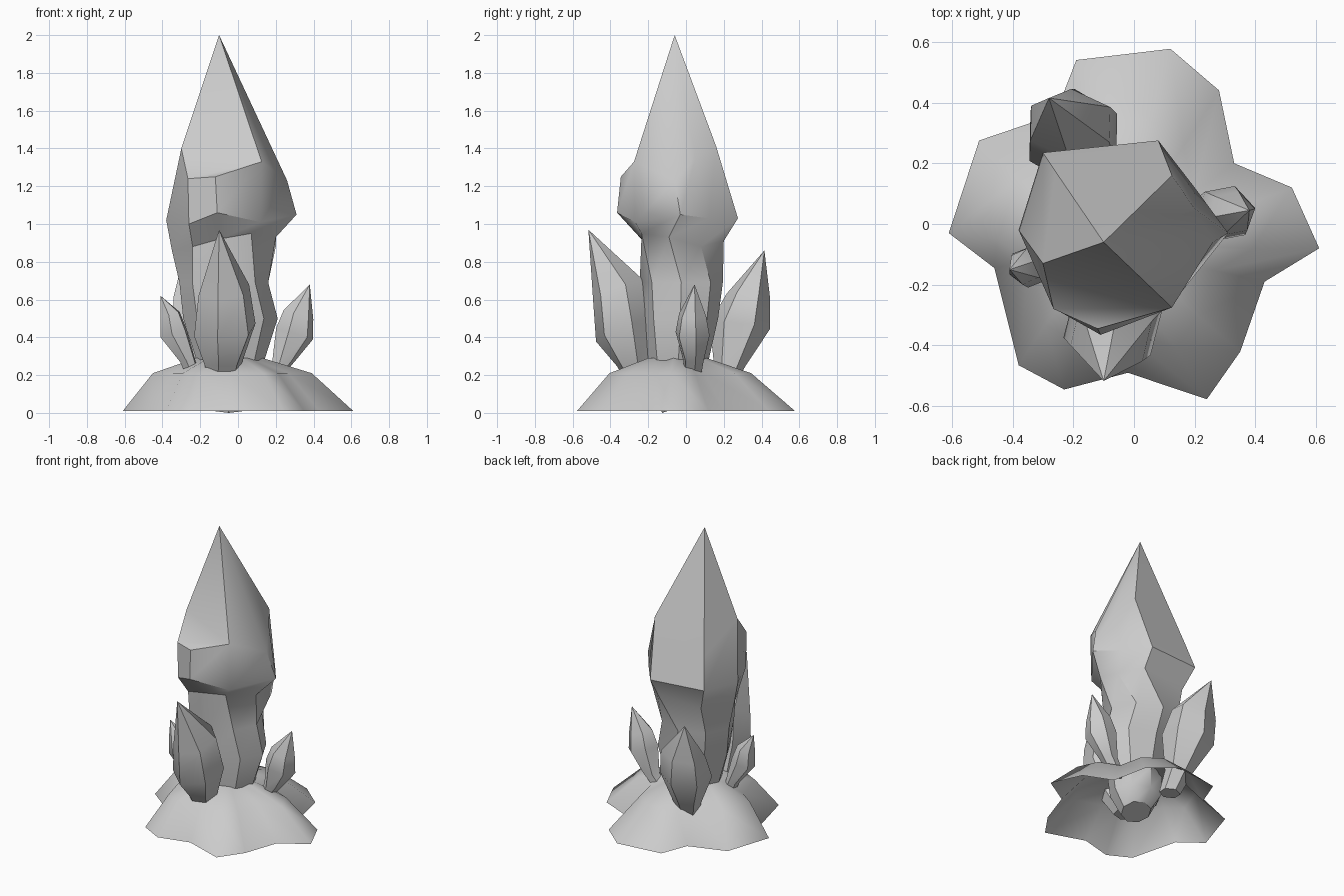
import bpy
import bmesh
import math

default_cube = bpy.data.objects.get("Cube")
if default_cube:
    bpy.data.objects.remove(default_cube, do_unlink=True)

# One plain stone colour for everything
stone = bpy.data.materials.new("grey_stone")
stone.use_nodes = True
stone.diffuse_color = (0.6, 0.6, 0.6, 1)
stone.node_tree.nodes["Principled BSDF"].inputs["Base Color"].default_value = stone.diffuse_color


def loft(name, rings, tip, angle, closed_bottom=True, facet=1):
    """Skin a stack of equal-sized rings and close the last one with a tip.

    The first few sides of the last ring can share one broad facet.
    """
    bm = bmesh.new()
    layers = [[bm.verts.new(point) for point in ring] for ring in rings]
    count = len(layers[0])
    for lower, upper in zip(layers, layers[1:]):
        for i in range(count):
            j = (i + 1) % count
            bm.faces.new((lower[i], lower[j], upper[j], upper[i]))
    apex = bm.verts.new(tip)
    last = layers[-1]
    bm.faces.new((last[0], last[facet], apex))
    for i in range(facet - 1):
        bm.faces.new((last[i], last[i + 1], last[facet]))
    for i in range(facet, count):
        bm.faces.new((last[i], last[(i + 1) % count], apex))
    if closed_bottom:
        bm.faces.new(layers[0][::-1])
    bmesh.ops.recalc_face_normals(bm, faces=bm.faces)
    mesh = bpy.data.meshes.new(name)
    bm.to_mesh(mesh)
    bm.free()
    mesh.materials.append(stone)
    obj = bpy.data.objects.new(name, mesh)
    bpy.context.collection.objects.link(obj)
    bpy.ops.object.select_all(action="DESELECT")
    obj.select_set(True)
    bpy.context.view_layer.objects.active = obj
    bpy.ops.object.shade_smooth_by_angle(angle=math.radians(angle))


def oval(cx, cy, z, rx, ry, sides, twist=0.0, tilt=(0, 0)):
    """Ring of points, starting at -x and running counter-clockwise."""
    points = []
    for i in range(sides):
        a = math.pi + math.tau * i / sides + twist
        dx, dy = rx * math.cos(a), ry * math.sin(a)
        points.append((cx + dx, cy + dy, z + dx * tilt[0] + dy * tilt[1]))
    return points


# Mound: a wavy open shell that shrinks towards a flat top
rim = [(-.19, .54), (.12, .577), (.28, .44), (.33, .2), (.52, .12), (.61, -.08),
       (.43, -.19), (.35, -.42), (.24, -.577), (-.02, -.49), (-.23, -.545),
       (-.38, -.465), (-.46, -.145), (-.61, -.03), (-.51, .275), (-.26, .36)]


def mound_ring(scale_x, scale_y, shift, z):
    return [(x * scale_x + shift, y * scale_y + shift, z) for x, y in rim]


loft("mound",
     [mound_ring(1, 1, 0, .01), mound_ring(.69, .65, -.03, .21), mound_ring(.29, .27, -.045, .29)],
     (-.045, -.045, .29), 75, closed_bottom=False)

# Main crystal: shaft, neck flaring into the overhanging head, long point
shaft = [oval(-.05, -.04, .03, .1, .086, 8, tilt=(0, .35)),
         oval(-.045, -.04, .14, .165, .15, 8),
         oval(-.04, -.04, .28, .18, .16, 8),
         oval(-.04, -.03, .5, .25, .2, 8),
         oval(-.075, -.025, .69, .235, .22, 8)]
neck = [(-.35, -.02, .86), (-.24, -.2, .88), (-.1, -.235, .92), (.07, -.235, .95),
        (.2, -.09, .93), (.2, .08, .88), (.08, .2, .91), (-.24, .18, .88)]
head_bottom = [(-.38, -.02, 1.02), (-.26, -.28, 1), (-.11, -.365, 1.06), (.12, -.27, 1.01),
               (.31, -.03, 1.05), (.2, .12, 1.03), (.08, .275, 1.03), (-.3, .235, 1.04)]
head_top = [(-.3, -.13, 1.4), (-.265, -.28, 1.24), (-.12, -.345, 1.25), (.125, -.275, 1.33),
            (.26, -.06, 1.23), (.2, .05, 1.35), (.125, .16, 1.41), (-.26, .175, 1.24)]
loft("main_crystal", shaft + [neck, head_bottom, head_top], (-.1, -.06, 2), 36, facet=3)


def small_crystal(name, sections, tip, twist, tilt):
    """Six-sided crystal with level foot and tilted belly and shoulder."""
    rings = []
    for i, section in enumerate(sections):
        slope = tilt if i > 1 else (0, 0)
        rings.append(oval(*section, sides=6, twist=twist, tilt=slope))
    loft(name, rings, tip, 36)


# Smaller crystals leaning outwards around the shaft
small_crystal("front_crystal",
              [(-.1, -.2, .1, .08, .07), (-.08, -.28, .25, .1, .09),
               (-.07, -.33, .44, .17, .15), (-.075, -.36, .65, .14, .135)],
              (-.1, -.517, .97), .3, (.1, .4))
small_crystal("back_crystal",
              [(-.14, .18, .1, .07, .06), (-.17, .23, .24, .09, .08),
               (-.2, .285, .46, .165, .16), (-.21, .33, .62, .15, .115)],
              (-.28, .415, .86), .5, (.1, -.1))
small_crystal("left_crystal",
              [(.17, .03, .18, .05, .05), (.24, .04, .27, .06, .055),
               (.3, .035, .42, .1, .095), (.32, .035, .52, .08, .075)],
              (.38, .045, .68), .2, (-.3, 0))
small_crystal("right_crystal",
              [(-.23, -.12, .18, .04, .04), (-.265, -.13, .27, .045, .045),
               (-.34, -.14, .42, .075, .07), (-.36, -.14, .52, .055, .06)],
              (-.41, -.15, .62), .4, (.3, 0))
